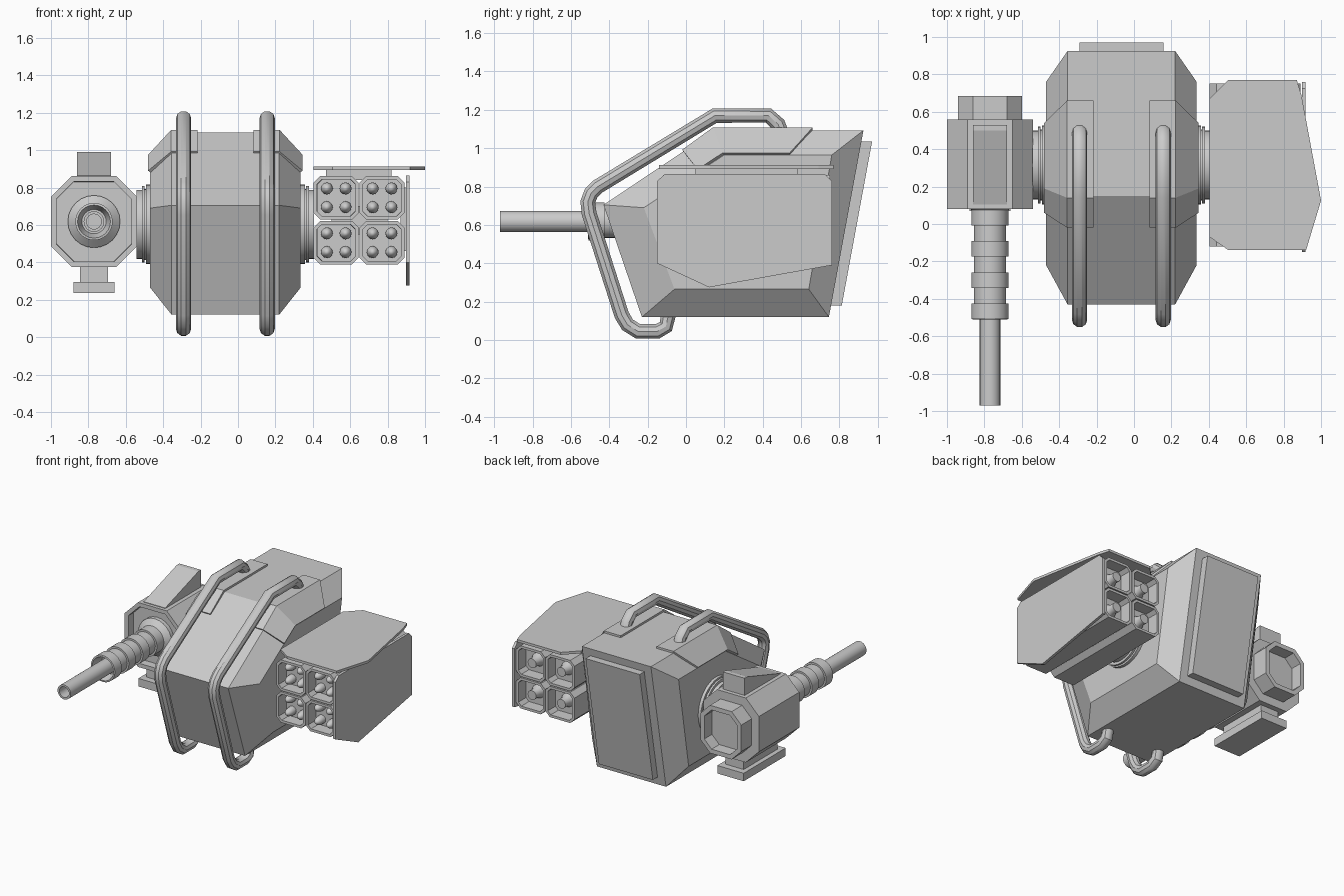
import bpy, bmesh, math
from mathutils import Vector

if "Cube" in bpy.data.objects:
    bpy.data.objects.remove(bpy.data.objects["Cube"])

CX = -0.0675          # centre plane of the hull


def place(axis, p, a):
    # 2D profile point p at position a along the axis
    return {'x': (a, p[0], p[1]), 'y': (p[0], a, p[1]), 'z': (p[0], p[1], a)}[axis]


def finish(name, bm, smooth=False):
    bmesh.ops.remove_doubles(bm, verts=bm.verts, dist=1e-5)
    bmesh.ops.recalc_face_normals(bm, faces=bm.faces)
    me = bpy.data.meshes.new(name)
    bm.to_mesh(me)
    bm.free()
    ob = bpy.data.objects.new(name, me)
    bpy.context.collection.objects.link(ob)
    if smooth:
        bpy.ops.object.select_all(action='DESELECT')
        ob.select_set(True)
        bpy.context.view_layer.objects.active = ob
        bpy.ops.object.shade_smooth_by_angle(angle=math.radians(35))
    return ob


def loft(name, rings, smooth=False, caps=True, recess=None):
    # skin closed rings; recess = list of (direction, rim, depth) for end caps
    bm = bmesh.new()
    loops = [[bm.verts.new(c) for c in r] for r in rings]
    n = len(loops[0])
    for a, b in zip(loops, loops[1:]):
        for i in range(n):
            j = (i + 1) % n
            bm.faces.new((a[i], a[j], b[j], b[i]))
    if caps:
        bm.faces.new(loops[0])
        bm.faces.new(loops[-1])
    bmesh.ops.recalc_face_normals(bm, faces=bm.faces)
    for d, rim, depth in recess or []:
        f = max(bm.faces, key=lambda q: (round(q.normal.dot(Vector(d)), 3), q.calc_area()))
        bmesh.ops.inset_region(bm, faces=[f], thickness=rim)
        bmesh.ops.inset_region(bm, faces=[f], thickness=0.001, depth=-depth)
    return finish(name, bm, smooth)


def prism(name, axis, pts, a, b, recess=None):
    return loft(name, [[place(axis, p, t) for p in pts] for t in (a, b)], recess=recess)


def octagon(x, z, hx, hz, c):
    q = [(hx, hz - c), (hx - c, hz), (c - hx, hz), (-hx, hz - c)]
    return [(x + u, z + v) for u, v in q] + [(x - u, z - v) for u, v in q]


def box(name, x0, x1, y0, y1, z0, z1):
    return prism(name, 'z', [(x0, y0), (x1, y0), (x1, y1), (x0, y1)], z0, z1)


def lathe(name, axis, c, profile, n=24):
    # profile = (radius, position along axis), ends closed by radius 0
    rings = [[place(axis, (c[0] + r * math.cos(2 * math.pi * i / n),
                           c[1] + r * math.sin(2 * math.pi * i / n)), t)
              for i in range(n)] for r, t in profile]
    bm = bmesh.new()
    for A, B in zip(rings, rings[1:]):
        for i in range(n):
            j = (i + 1) % n
            pts = [A[i], A[j], B[j], B[i]]
            pts = [p for k, p in enumerate(pts) if p not in pts[:k]]
            if len(pts) > 2:
                bm.faces.new([bm.verts.new(p) for p in pts])
    return finish(name, bm, True)


# faceted hull: large profile in the middle, smaller at the flanks
big = [(-0.23, 0.12), (0.745, 0.12), (0.925, 1.093), (0.15, 1.093), (-0.43, 0.705)]
small = [(-0.06, 0.265), (0.64, 0.265), (0.76, 0.965), (0.2, 0.965), (-0.22, 0.69)]
loft("hull", [[place('x', p, CX + s) for p in prof] for s, prof in
              ((-0.4025, small), (-0.2875, big), (0.2875, big), (0.4025, small))])

# raised panel on the sloped back
prism("back_panel", 'x', [(0.75, 0.18), (0.812, 0.18), (0.97, 1.035), (0.9, 1.035)],
      CX - 0.225, CX + 0.225)

for s, side in ((-1, "left"), (1, "right")):
    # folded armour pad over the top edge
    cols = ((0.15, ((-0.02, 0.992), (0.14, 1.108), (0.66, 1.108))),
            (0.29, ((-0.02, 0.992), (0.14, 1.108), (0.66, 1.108))),
            (0.413, ((0.06, 0.89), (0.19, 0.975), (0.54, 0.975))))
    bm = bmesh.new()
    g = [[bm.verts.new((CX + s * x, y, z)) for y, z in c] for x, c in cols]
    for i in range(2):
        for j in range(2):
            bm.faces.new((g[i][j], g[i + 1][j], g[i + 1][j + 1], g[i][j + 1]))
    pad = finish("top_pad_" + side, bm)
    if pad.data.polygons[0].normal.z < 0:
        pad.data.flip_normals()
    m = pad.modifiers.new("thickness", 'SOLIDIFY')
    m.thickness, m.offset = 0.025, -1

    # bent guard bar
    path = [(0.50, 1.07), (0.48, 1.125), (0.43, 1.17), (0.15, 1.17), (-0.46, 0.80),
            (-0.495, 0.765), (-0.512, 0.72), (-0.505, 0.66), (-0.335, 0.13), (-0.305, 0.08),
            (-0.25, 0.045), (-0.15, 0.045), (-0.105, 0.07), (-0.09, 0.14)]
    cu = bpy.data.curves.new("guard_bar", 'CURVE')
    cu.dimensions, cu.bevel_depth, cu.bevel_resolution, cu.use_fill_caps = '3D', 0.041, 3, True
    sp = cu.splines.new('POLY')
    sp.points.add(len(path) - 1)
    for p, (y, z) in zip(sp.points, path):
        p.co = (CX + s * 0.2235, y, z, 1)
    bar = bpy.data.objects.new("guard_bar_" + side, cu)
    bpy.context.collection.objects.link(bar)
    bpy.ops.object.select_all(action='DESELECT')
    bar.select_set(True)
    bpy.context.view_layer.objects.active = bar
    bpy.ops.object.convert(target='MESH')
    bpy.ops.object.shade_smooth_by_angle(angle=math.radians(35))

    # stepped shoulder mount
    prof = [(0, 0.39), (0.212, 0.39), (0.212, 0.425), (0.19, 0.425), (0.19, 0.432),
            (0.205, 0.432), (0.205, 0.447), (0.185, 0.447), (0.185, 0.475), (0, 0.475)]
    lathe("shoulder_mount_" + side, 'x', (0.315, 0.603),
          [(r, CX + s * t) for r, t in prof], 32)

# gun housing with recessed front and hollow rear stub
GX, GZ = -0.77, 0.618
prism("gun_housing", 'y', octagon(GX, GZ, 0.23, 0.243, 0.11), 0.08, 0.56,
      recess=[((0, -1, 0), 0.032, 0.06)])
prism("gun_rear_stub", 'y', octagon(GX, GZ, 0.17, 0.18, 0.08), 0.55, 0.685,
      recess=[((0, 1, 0), 0.035, 0.09)])

# ribbed sleeve and hollow barrel
sleeve = [(0, 0.2), (0.14, 0.2), (0.14, 0.11), (0.1, 0.075)]
for k in range(4):
    y = 0.075 - 0.167 * k
    sleeve += [(0.1, y), (0.1, y - 0.082)]
    if k < 3:
        sleeve += [(0.086, y - 0.082), (0.086, y - 0.167)]
sleeve += [(0.088, -0.51), (0.065, -0.44), (0, -0.44)]
lathe("gun_sleeve", 'y', (GX, GZ), sleeve)
lathe("gun_barrel", 'y', (GX, GZ),
      [(0, -0.4), (0.055, -0.4), (0.055, -0.97), (0.04, -0.97), (0.04, -0.8), (0, -0.8)])

# gun sight wedge, neck and foot
prism("gun_top_wedge", 'x', [(0.105, 0.85), (0.53, 0.85), (0.53, 0.99), (0.5, 0.99), (0.105, 0.865)],
      GX - 0.09, GX + 0.09)
box("gun_neck", GX - 0.075, GX + 0.075, 0.12, 0.52, 0.28, 0.38)
box("gun_foot", GX - 0.11, GX + 0.11, 0.07, 0.57, 0.235, 0.295)

# four launcher tubes, each open at both ends
for i, x in enumerate((0.525, 0.77)):
    for j, z in enumerate((0.505, 0.745)):
        tag = f"_{i}{j}"
        prism("launcher_cell" + tag, 'y', octagon(x, z, 0.12, 0.116, 0.035), -0.12, 0.75,
              recess=[((0, -1, 0), 0.02, 0.09), ((0, 1, 0), 0.02, 0.09)])
        for k in range(4):
            c = (x + (0.05 if k % 2 else -0.05), z + (0.05 if k > 1 else -0.05))
            lathe(f"rocket{tag}{k}", 'y', c,
                  [(0.032, -0.02), (0.032, -0.06), (0.024, -0.085), (0.012, -0.1), (0, -0.105)], 12)
        lathe("rear_nozzle" + tag, 'y', (x, z),
              [(0.055, 0.65), (0.035, 0.69), (0.035, 0.735), (0, 0.735)], 16)
box("launcher_core", 0.5, 0.8, 0.0, 0.63, 0.55, 0.7)
box("launcher_spacer", 0.47, 0.82, 0.05, 0.58, 0.84, 0.9)
box("side_spacer", 0.87, 0.905, 0.05, 0.58, 0.46, 0.8)

# launcher armour plates
prism("launcher_top_plate", 'z', [(0.405, 0.67), (0.505, 0.77), (0.87, 0.77), (0.895, 0.69),
      (1.0, 0.125), (0.92, -0.14), (0.505, -0.14), (0.405, -0.07)], 0.893, 0.912)
prism("launcher_side_plate", 'x', [(-0.15, 0.83), (-0.11, 0.865), (0.725, 0.865), (0.76, 0.83),
      (0.76, 0.39), (0.12, 0.275), (-0.15, 0.40)], 0.898, 0.918)
